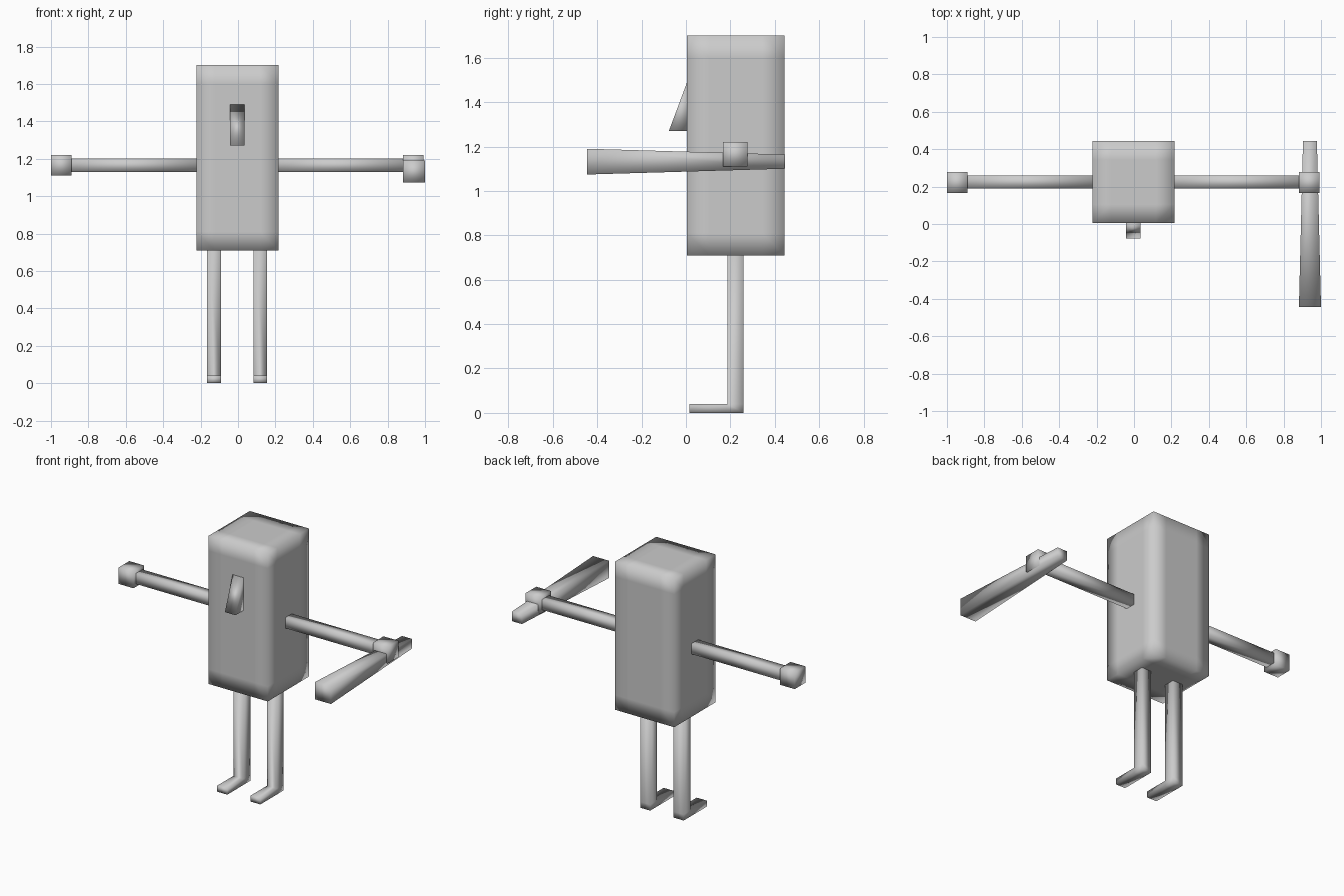
import bpy, bmesh
from mathutils import Vector

if "Cube" in bpy.data.objects:
    bpy.data.objects.remove(bpy.data.objects["Cube"])

grey = bpy.data.materials.new("plain grey")
grey.diffuse_color = (0.6, 0.6, 0.6, 1)
grey.use_nodes = True
grey.node_tree.nodes["Principled BSDF"].inputs["Base Color"].default_value = grey.diffuse_color


def finish(name, bm):
    """Turn a bmesh into a fully smooth-shaded grey object."""
    bmesh.ops.recalc_face_normals(bm, faces=bm.faces[:])
    for f in bm.faces:
        f.smooth = True
    me = bpy.data.meshes.new(name)
    bm.to_mesh(me)
    bm.free()
    me.materials.append(grey)
    ob = bpy.data.objects.new(name, me)
    bpy.context.collection.objects.link(ob)


def box(name, lo, hi, inset=0):
    """Box between two corners, with optional edge loops near its borders."""
    lo, hi = Vector(lo), Vector(hi)
    bm = bmesh.new()
    bmesh.ops.create_cube(bm, size=1)
    for v in bm.verts:
        v.co = Vector(a + (b - a) * (c + 0.5) for a, b, c in zip(lo, hi, v.co))
    if inset:
        for axis in range(3):
            for pos in (lo[axis] + inset, hi[axis] - inset):
                co, no = Vector(), Vector()
                co[axis], no[axis] = pos, 1
                bmesh.ops.bisect_plane(bm, geom=bm.verts[:] + bm.edges[:] + bm.faces[:],
                                       plane_co=co, plane_no=no)
    finish(name, bm)


def extrude_x(name, profile, quads, x0, x1):
    """Side profile of (y, z) points, split into faces, extruded along x."""
    bm = bmesh.new()
    vs = [bm.verts.new((x0, y, z)) for y, z in profile]
    faces = [bm.faces.new([vs[i] for i in q]) for q in quads]
    geo = bmesh.ops.extrude_face_region(bm, geom=faces, use_keep_orig=True)["geom"]
    for v in geo:
        if isinstance(v, bmesh.types.BMVert):
            v.co.x = x1
    finish(name, bm)


# Body
box("body", (-0.223, 0.005, 0.71), (0.217, 0.443, 1.70), 0.1)

# Nose wedge
extrude_x("nose", [(0.005, 1.49), (-0.077, 1.27), (0.005, 1.27)], [(0, 1, 2)],
          -0.043, 0.036)

# Arms and hands
box("left_arm", (-0.90, 0.19, 1.13), (-0.22, 0.26, 1.20))
box("right_arm", (0.21, 0.19, 1.13), (0.89, 0.26, 1.20))
box("left_hand", (-1.0, 0.166, 1.11), (-0.89, 0.278, 1.22))
box("right_hand", (0.883, 0.166, 1.11), (0.993, 0.278, 1.22))

# Legs with forward feet
leg = [(0.26, 0), (0.26, 0.04), (0.26, 0.71), (0.187, 0.71),
       (0.187, 0.04), (0.187, 0), (0.015, 0.04), (0.015, 0)]
leg_quads = [(0, 1, 4, 5), (1, 2, 3, 4), (5, 4, 6, 7)]
extrude_x("left_leg", leg, leg_quads, -0.165, -0.09)
extrude_x("right_leg", leg, leg_quads, 0.083, 0.155)

# Tapered bat held in the right hand
bm = bmesh.new()
bmesh.ops.create_cube(bm, size=2)
for v in bm.verts:
    front = v.co.y < 0
    half_x, half_z = (0.059, 0.058) if front else (0.037, 0.032)
    v.co = Vector((0.941 + v.co.x * half_x,
                   -0.445 if front else 0.445,
                   1.132 + v.co.z * half_z))
finish("bat", bm)
